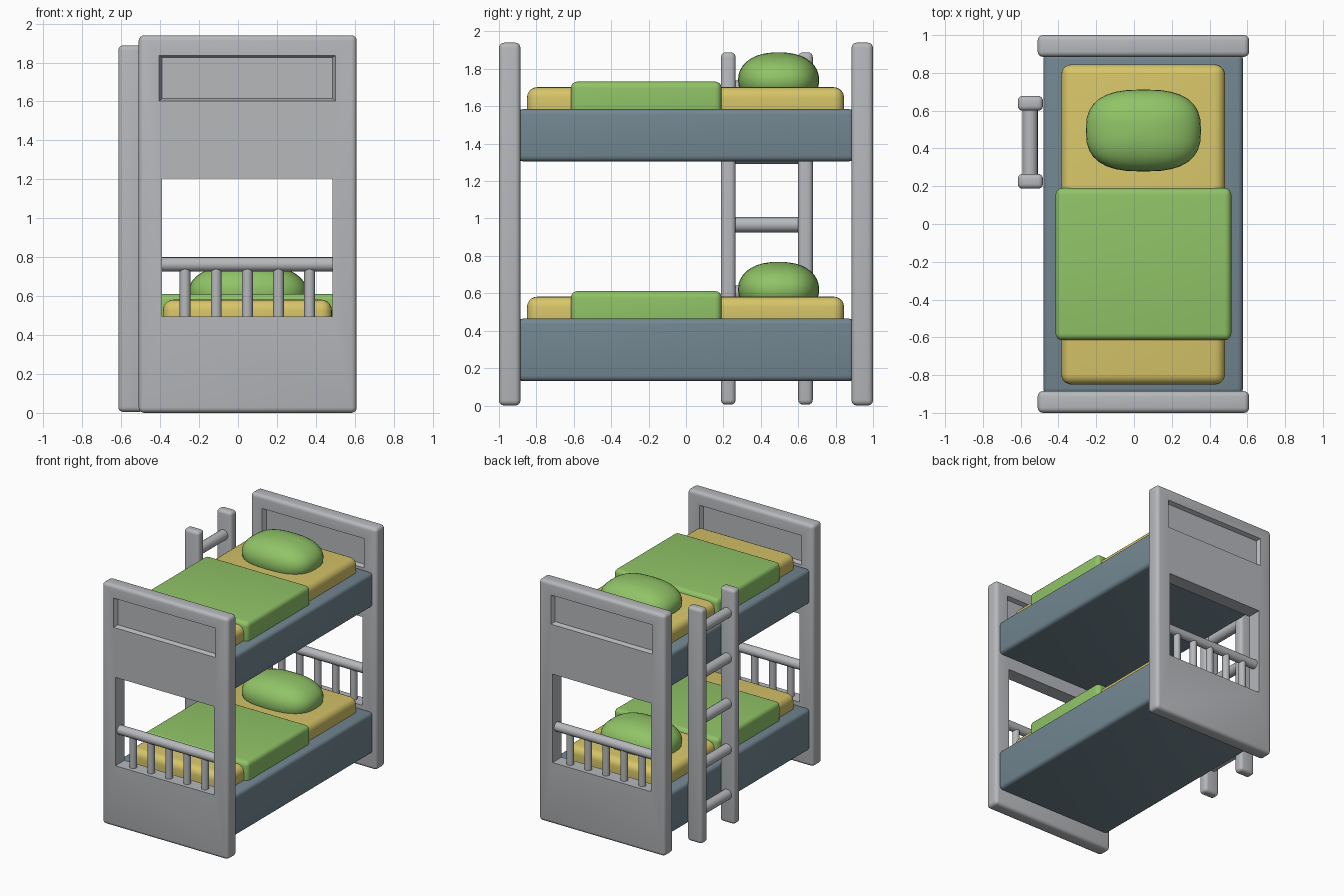
import bpy, bmesh, math
from mathutils import Vector

if "Cube" in bpy.data.objects:
    bpy.data.objects.remove(bpy.data.objects["Cube"])


def material(name, rgb):
    m = bpy.data.materials.new(name)
    m.diffuse_color = (*rgb, 1)
    m.use_nodes = True
    m.node_tree.nodes["Principled BSDF"].inputs["Base Color"].default_value = m.diffuse_color
    return m


GREY = material("grey paint", (0.47, 0.48, 0.50))
SLATE = material("slate blue", (0.17, 0.24, 0.285))
YELLOW = material("mattress yellow", (0.68, 0.56, 0.14))
GREEN = material("bedding green", (0.28, 0.55, 0.135))


def finish(ob, mat):
    ob.data.materials.clear()
    ob.data.materials.append(mat)
    bpy.ops.object.select_all(action='DESELECT')
    ob.select_set(True)
    bpy.context.view_layer.objects.active = ob
    bpy.ops.object.shade_smooth_by_angle(angle=math.radians(35))
    return ob


def add_mesh(name, bm):
    me = bpy.data.meshes.new(name)
    bm.to_mesh(me)
    bm.free()
    ob = bpy.data.objects.new(name, me)
    bpy.context.collection.objects.link(ob)
    return ob


def box(name, x, y, z, mat, bevel=0.0, seg=4):
    """Rounded box from (min, max) ranges."""
    bm = bmesh.new()
    bmesh.ops.create_cube(bm, size=1)
    for v in bm.verts:
        v.co = Vector([r[0] if c < 0 else r[1] for c, r in zip(v.co, (x, y, z))])
    if bevel:
        bmesh.ops.bevel(bm, geom=bm.edges[:], offset=bevel, segments=seg,
                        profile=0.5, affect='EDGES')
    return finish(add_mesh(name, bm), mat)


def rod(name, a, b, r, mat, sides=16):
    a, b = Vector(a), Vector(b)
    bpy.ops.mesh.primitive_cylinder_add(vertices=sides, radius=r, depth=(b - a).length,
                                        location=(a + b) / 2)
    ob = bpy.context.object
    ob.name = name
    ob.rotation_euler = (b - a).to_track_quat('Z', 'Y').to_euler()
    return finish(ob, mat)


def cut(ob, cutter):
    mod = ob.modifiers.new("cut", 'BOOLEAN')
    mod.operation, mod.solver, mod.object = 'DIFFERENCE', 'EXACT', cutter
    bpy.context.view_layer.objects.active = ob
    bpy.ops.object.modifier_apply(modifier=mod.name)
    bpy.data.objects.remove(cutter)


def pillow(name, z):
    """Squarish ellipsoid sunk into the mattress."""
    bm = bmesh.new()
    bmesh.ops.create_uvsphere(bm, u_segments=32, v_segments=18, radius=1)
    for v in bm.verts:
        h = math.hypot(v.co.x, v.co.y)
        k = [0, 0]
        if h > 1e-5:
            k = [math.copysign(abs(c / h) ** 0.75, c) * h ** 0.85 for c in v.co.xy]
        v.co = (0.05 + 0.305 * k[0], 0.495 + 0.217 * k[1],
                z + 0.148 * math.copysign(abs(v.co.z) ** 0.95, v.co.z))
    return finish(add_mesh(name, bm), GREEN)


# end boards with a through window, a panel recess on both faces and a low railing
for s, side in ((-1, "front"), (1, "back")):
    yc = s * 0.9425
    board = box(side + "_end_board", (-0.51, 0.61), (yc - 0.0575, yc + 0.0575),
                (0, 1.94), GREY, 0.028)
    cut(board, box("window_cutter", (-0.39, 0.486), (yc - 0.2, yc + 0.2), (0.495, 1.205), GREY))
    for d in (-1, 1):
        inner, outer = yc + d * 0.025, yc + d * 0.065
        c = box("recess_cutter", (-0.39, 0.486), sorted((inner, outer)), (1.615, 1.825), GREY)
        for v in c.data.vertices:                      # flared rim
            if abs(v.co.y - outer) < 1e-4:
                v.co.x += 0.018 if v.co.x > 0 else -0.018
                v.co.z += 0.015 if v.co.z > 1.7 else -0.015
        cut(board, c)
    finish(board, GREY)
    rod(side + "_rail", (-0.4, yc, 0.763), (0.496, yc, 0.763), 0.037, GREY)
    for i in range(5):
        x = 0.048 + (i - 2) * 0.16
        rod(f"{side}_baluster_{i + 1}", (x, yc, 0.485), (x, yc, 0.75), 0.028, GREY)

# two beds: frame, mattress, blanket, pillow
for name, z0, z1 in (("lower", 0.13, 0.465), ("upper", 1.305, 1.585)):
    box(name + "_bed_frame", (-0.48, 0.577), (-0.9, 0.9), (z0, z1), SLATE, 0.03)
    box(name + "_mattress", (-0.385, 0.482), (-0.85, 0.845), (z1 - 0.07, z1 + 0.117),
        YELLOW, 0.055, 5)
    box(name + "_blanket", (-0.415, 0.515), (-0.615, 0.19), (z1 - 0.05, z1 + 0.147),
        GREEN, 0.035, 5)
    pillow(name + "_pillow", z1 + 0.155)

# ladder
for i, y in enumerate((0.226, 0.639)):
    box(f"ladder_post_{i + 1}", (-0.615, -0.482), (y - 0.039, y + 0.039), (0.005, 1.888),
        GREY, 0.025)
for i in range(5):
    z = 0.967 + (i - 2) * 0.365
    rod(f"ladder_rung_{i + 1}", (-0.55, 0.226, z), (-0.55, 0.639, z), 0.041, GREY)
